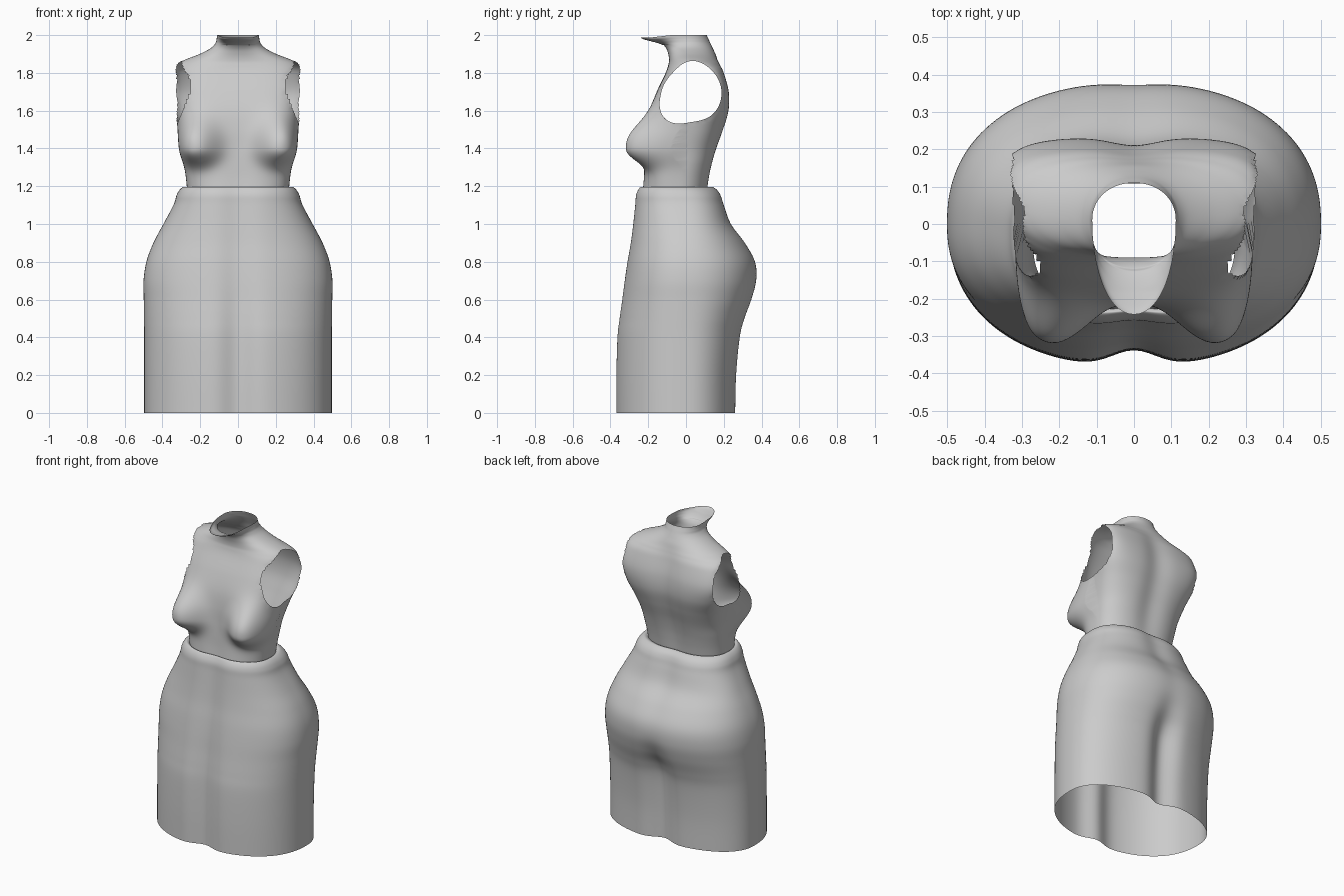
import bpy, bmesh, math

COLS = 160


def spline(keys, sub):
    """Catmull-Rom through rows of section parameters."""
    out = []
    for i in range(len(keys) - 1):
        p0, p1 = keys[max(i - 1, 0)], keys[i]
        p2, p3 = keys[i + 1], keys[min(i + 2, len(keys) - 1)]
        for s in range(sub):
            t = s / sub
            out.append([0.5 * (2 * b + (c - a) * t + (2 * a - 5 * b + 4 * c - d) * t * t
                               + (3 * b - a - 3 * c + d) * t ** 3)
                        for a, b, c, d in zip(p0, p1, p2, p3)])
    out.append(list(keys[-1]))
    return out


def ring(row):
    """Superellipse section with centre dents at front and back."""
    z, w, yf, yb, cy, n, df, db, k = row
    pts = []
    for i in range(COLS):
        a = 2 * math.pi * i / COLS
        c, s = math.cos(a), math.sin(a)
        r = (abs(c) ** n + abs(s) ** n) ** (-1 / n)
        y = cy + r * s * ((yb - cy) if s > 0 else (cy - yf))
        x = r * c * (w + k * (y - cy))
        g = math.exp(-(x / 0.085) ** 2) * abs(s)
        y += df * g if s < 0 else -db * g
        pts.append((x, y, z))
    return pts


def loft(name, keys, sub, shape=None, trim=None):
    bm = bmesh.new()
    rows = [[bm.verts.new(shape(p) if shape else p) for p in ring(r)]
            for r in spline(keys, sub)]
    for a, b in zip(rows, rows[1:]):
        for i in range(COLS):
            j = (i + 1) % COLS
            bm.faces.new((a[i], a[j], b[j], b[i]))
    if trim:
        trim(bm)
    me = bpy.data.meshes.new(name)
    bm.to_mesh(me)
    bm.free()
    me.shade_smooth()
    ob = bpy.data.objects.new(name, me)
    bpy.context.collection.objects.link(ob)
    return ob


def bust(p):
    """Push the two breasts out of the chest."""
    x, y, z = p
    if y > 0:
        return p
    side = 1 if x > 0 else -1
    dx = (abs(x) - 0.21) / 0.105
    dz = (z - 1.405) / (0.15 if z > 1.405 else 0.09)
    g = math.exp(-(dx * dx + dz * dz) ** 1.25)
    return (x + side * 0.035 * g * min(1, abs(x) / 0.2), y - 0.125 * g, z)


# armhole outline in the side view: radius every 45 degrees about its centre
ARM_C = (0.03, 1.70)
ARM_R = [0.158, 0.155, 0.163, 0.142, 0.160, 0.200, 0.160, 0.163]


def arm_radius(a):
    u = (a % (2 * math.pi)) / (math.pi / 4)
    i, t = int(u) % 8, u % 1
    p0, p1, p2, p3 = (ARM_R[(i + o) % 8] for o in (-1, 0, 1, 2))
    return 0.5 * (2 * p1 + (p2 - p0) * t + (2 * p0 - 5 * p1 + 4 * p2 - p3) * t * t
                  + (3 * p1 - p0 - 3 * p2 + p3) * t ** 3)


def cut_armholes(bm):
    def polar(co):
        dy, dz = co.y - ARM_C[0], co.z - ARM_C[1]
        return math.hypot(dy, dz), math.atan2(dz, dy)
    gone = []
    for f in bm.faces:
        c = f.calc_center_median()
        r, a = polar(c)
        if abs(c.x) > 0.18 and r < arm_radius(a):
            gone.append(f)
    bmesh.ops.delete(bm, geom=gone, context='FACES')
    # snap the cut edge onto the outline
    for v in bm.verts:
        if v.is_boundary and 1.5 < v.co.z < 1.9:
            r, a = polar(v.co)
            R = arm_radius(a)
            v.co.y = ARM_C[0] + R * math.cos(a)
            v.co.z = ARM_C[1] + R * math.sin(a)


# columns: z, half width, front y, back y, centre y, exponent, front dent, back dent, skew
skirt = [
    (0.00, 0.497, -0.380, 0.270, 0.00, 2.3, 0.042, 0.050, 0),
    (0.20, 0.497, -0.380, 0.275, 0.00, 2.3, 0.042, 0.050, 0),
    (0.40, 0.497, -0.374, 0.295, 0.00, 2.3, 0.040, 0.055, 0),
    (0.50, 0.498, -0.362, 0.320, 0.00, 2.3, 0.035, 0.050, 0),
    (0.60, 0.499, -0.347, 0.355, 0.00, 2.3, 0.030, 0.025, 0),
    (0.70, 0.500, -0.333, 0.377, 0.00, 2.3, 0.025, 0.008, 0),
    (0.80, 0.485, -0.318, 0.370, 0.00, 2.3, 0.022, 0.006, 0),
    (0.90, 0.448, -0.301, 0.318, 0.00, 2.3, 0.020, 0.010, 0),
    (1.00, 0.395, -0.288, 0.245, 0.00, 2.4, 0.018, 0.015, 0),
    (1.10, 0.342, -0.278, 0.208, -0.02, 2.5, 0.018, 0.015, 0),
    (1.15, 0.326, -0.274, 0.192, -0.03, 2.5, 0.018, 0.015, 0),
    (1.18, 0.310, -0.263, 0.172, -0.04, 2.5, 0.018, 0.012, 0),
    (1.197, 0.288, -0.247, 0.145, -0.05, 2.5, 0.014, 0.012, 0),
    (1.188, 0.270, -0.235, 0.120, -0.05, 2.5, 0.010, 0.012, 0),
]
loft("skirt", skirt, 6)

torso = [
    (1.188, 0.270, -0.235, 0.120, -0.05, 2.5, 0.010, 0.012, 0),
    (1.25, 0.276, -0.228, 0.130, -0.05, 2.6, 0.008, 0.015, 0),
    (1.32, 0.283, -0.222, 0.145, -0.04, 2.7, 0.005, 0.018, 0),
    (1.40, 0.293, -0.218, 0.168, -0.03, 2.8, 0.005, 0.020, 0),
    (1.50, 0.312, -0.212, 0.202, 0.00, 3.0, 0.005, 0.020, 0.03),
    (1.60, 0.332, -0.193, 0.228, 0.02, 3.6, 0.003, 0.020, 0.10),
    (1.70, 0.338, -0.155, 0.228, 0.04, 4.2, 0.0, 0.020, 0.16),
    (1.80, 0.335, -0.108, 0.202, 0.05, 3.6, 0.0, 0.015, 0.16),
    (1.845, 0.325, -0.093, 0.182, 0.05, 2.6, 0.0, 0.008, 0.10),
    (1.87, 0.280, -0.090, 0.170, 0.04, 2.2, 0.0, 0.004, 0),
    (1.90, 0.203, -0.094, 0.156, 0.03, 2.1, 0.0, 0.0, 0),
    (1.93, 0.146, -0.105, 0.142, 0.02, 2.1, 0.0, 0.0, 0),
    (1.955, 0.121, -0.128, 0.130, 0.01, 2.1, 0.0, 0.0, 0),
    (1.975, 0.114, -0.172, 0.121, 0.01, 2.1, 0.0, 0.0, 0),
    (1.990, 0.112, -0.225, 0.114, 0.01, 2.1, 0.0, 0.0, 0),
    (2.00, 0.112, -0.242, 0.110, 0.01, 2.1, 0.0, 0.0, 0),
]


def torso_shape(p):
    """Breasts, plus a slightly lowered front lip on the collar."""
    x, y, z = bust(p)
    if z > 1.95 and y < -0.08:
        z -= 0.012 * min(1, (-0.08 - y) / 0.1)
    return (x, y, z)


loft("bodice", torso, 8, torso_shape, cut_armholes)
